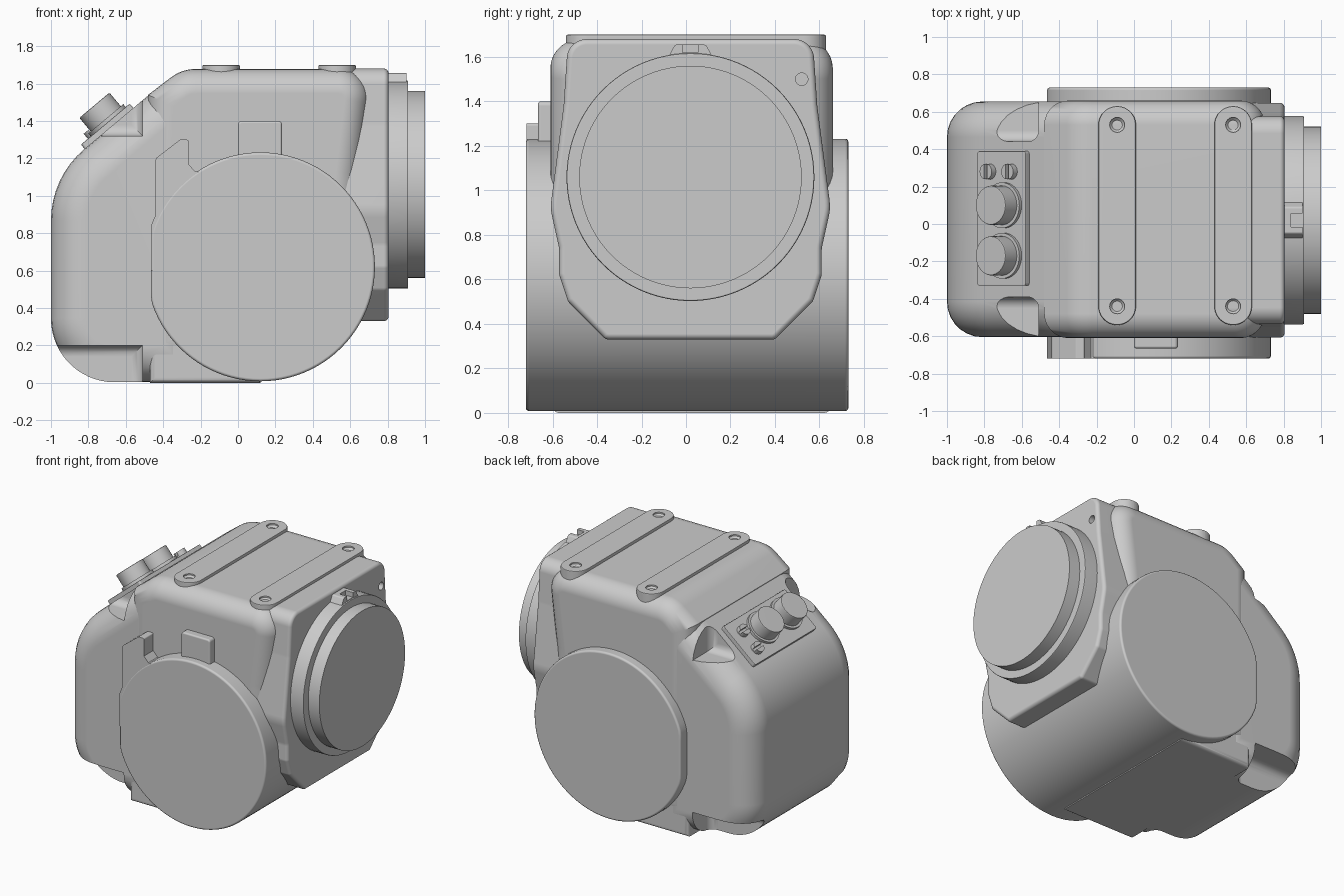
import bpy, bmesh, math
from mathutils import Vector, Matrix

if "Cube" in bpy.data.objects:
    bpy.data.objects.remove(bpy.data.objects["Cube"])

grey = bpy.data.materials.new("housing_grey")
grey.use_nodes = True
COL = (0.6, 0.6, 0.6, 1)
grey.diffuse_color = COL
grey.node_tree.nodes["Principled BSDF"].inputs["Base Color"].default_value = COL

AXES = {"x": lambda u, v, h: (h, u, v),
        "y": lambda u, v, h: (u, h, v),
        "z": lambda u, v, h: (u, v, h)}
parts = []


def fillet(corners):
    """Polygon outline from (u, v, radius) corners."""
    out = []
    for i, (u, v, r) in enumerate(corners):
        p = Vector((u, v))
        if not r:
            out.append(p)
            continue
        a = (Vector(corners[i - 1][:2]) - p).normalized()
        b = (Vector(corners[(i + 1) % len(corners)][:2]) - p).normalized()
        half = a.angle(b) / 2
        centre = p + (a + b).normalized() * (r / math.sin(half))
        s = p + a * (r / math.tan(half)) - centre
        e = p + b * (r / math.tan(half)) - centre
        turn = s.angle_signed(e)
        n = max(3, int(abs(turn) / 0.1))
        for k in range(n + 1):
            t = -turn * k / n
            out.append(centre + Vector((s.x * math.cos(t) - s.y * math.sin(t),
                                        s.x * math.sin(t) + s.y * math.cos(t))))
    return out


def circle(u, v, r, n=72):
    return [Vector((u + r * math.cos(2 * math.pi * k / n),
                    v + r * math.sin(2 * math.pi * k / n))) for k in range(n)]


def rect(u0, u1, v0, v1, r=0):
    return fillet([(u0, v0, r), (u1, v0, r), (u1, v1, r), (u0, v1, r)])


def inset(pts, d):
    out = []
    for i, p in enumerate(pts):
        a = (p - pts[i - 1]).normalized()
        b = (pts[(i + 1) % len(pts)] - p).normalized()
        na, nb = Vector((-a.y, a.x)), Vector((-b.y, b.x))
        out.append(p + (na + nb) * (d / (1 + na.dot(nb))))
    return out


def prism(name, pts, axis, h0, h1, r0=0.0, r1=None, steps=7):
    """Extrude an outline along an axis, rounding the rim at each end."""
    r1 = r0 if r1 is None else r1
    area = sum(pts[i - 1].cross(p) for i, p in enumerate(pts))
    if area < 0:
        pts = pts[::-1]
    layers = []
    for r, h, s in ((r0, h0, 1), (r1, h1, -1)):
        ring = []
        for k in range(steps + 1 if r else 1):
            t = math.pi / 2 * k / steps
            ring.append((r * (1 - math.sin(t)), h + s * r * (1 - math.cos(t))))
        layers += ring if s == 1 else ring[::-1]
    bm = bmesh.new()
    loops = [[bm.verts.new(AXES[axis](p.x, p.y, h)) for p in inset(pts, d)]
             for d, h in layers]
    n = len(pts)
    for lo, hi in zip(loops, loops[1:]):
        for i in range(n):
            bm.faces.new((lo[i], lo[(i + 1) % n], hi[(i + 1) % n], hi[i]))
    bm.faces.new(loops[0])
    bm.faces.new(loops[-1])
    bmesh.ops.recalc_face_normals(bm, faces=bm.faces)
    me = bpy.data.meshes.new(name)
    bm.to_mesh(me)
    bm.free()
    me.materials.append(grey)
    ob = bpy.data.objects.new(name, me)
    bpy.context.collection.objects.link(ob)
    parts.append(ob)
    return ob


def cut(ob, cutter):
    mod = ob.modifiers.new("cut", "BOOLEAN")
    mod.operation, mod.solver, mod.object = "DIFFERENCE", "EXACT", cutter
    bpy.context.view_layer.objects.active = ob
    bpy.ops.object.modifier_apply(modifier=mod.name)
    parts.remove(cutter)
    bpy.data.objects.remove(cutter)


# Main housing with softly rounded shoulders
prism("main_housing", fillet([(-0.48, 0.12, 0), (0.6, 0.12, 0.3), (0.65, 1.1, 0.4),
      (0.72, 1.678, 0.16), (-0.3, 1.678, 0.22), (-0.48, 1.54, 0)]), "y", -0.61, 0.66, 0.13)
prism("lower_housing", rect(-0.47, 0.12, 0, 0.7), "y", -0.6, 0.65, 0.03)

# Transverse drum, flattened where it meets the rear cover
drum = [Vector((max(p.x, -0.465 + i * 1e-6), p.y))
        for i, p in enumerate(circle(0.12, 0.62, 0.612, 96))]
prism("drum", drum, "y", -0.72, 0.73, 0.015, steps=3)

# Rear cover with four corner recesses
cover = prism("rear_cover", fillet([(-0.2, 0.003, 0), (-1, 0.003, 0.34), (-1, 1.1, 0.5),
              (-0.46, 1.553, 0), (-0.2, 1.553, 0)]), "y", -0.605, 0.655, 0.19)
for z0, z1 in ((1.32, 1.9), (-0.3, 0.2)):
    for y0, y1 in ((-0.9, -0.39), (0.44, 0.95)):
        cut(cover, prism("recess", rect(-1.2, -0.51, z0, z1), "y", y0, y1, 0.06))

# Front plate latch and tab on the drum face
prism("side_latch", fillet([(-0.465, 0.6, 0), (-0.465, 0.84, 0), (-0.44, 0.9, 0),
      (-0.44, 1.2, 0.02), (-0.31, 1.3, 0.01), (-0.265, 1.3, 0.01), (-0.265, 1.17, 0),
      (-0.23, 1.13, 0), (0, 1.1, 0), (0, 0.6, 0)]), "y", -0.718, -0.58)
prism("side_tab", rect(0, 0.235, 1.0, 1.4, 0.02), "y", -0.665, -0.58, 0.012, 0)

# Lens flange: half outline mirrored about its centre line
half = [(0.38, 0.33, 0.03), (0.55, 0.5, 0.04), (0.59, 0.62, 0.05), (0.59, 0.74, 0.1),
        (0.63, 0.92, 0.2), (0.57, 1.38, 0.3), (0.55, 1.68, 0.09)]
outline = [(0.02 + w, z, r) for w, z, r in half] + \
          [(0.02 - w, z, r) for w, z, r in reversed(half)]
flange = prism("lens_flange", fillet(outline), "x", 0.5, 0.805, 0, 0.025, 4)
cut(flange, prism("pin_hole", circle(0.52, 1.5, 0.028, 24), "x", 0.75, 0.9))

# Lens ring, barrel and index nub
prism("lens_ring", circle(0.02, 1.06, 0.557, 96), "x", 0.78, 0.91, 0, 0.008, 2)
prism("lens_barrel", circle(0.02, 1.06, 0.5, 96), "x", 0.88, 1.0)
nub = prism("index_nub", fillet([(-0.09, 1.58, 0), (-0.05, 1.655, 0.015),
            (0.09, 1.655, 0.015), (0.13, 1.58, 0)]), "x", 0.78, 0.9)
cut(nub, prism("nub_slot", rect(-0.015, 0.055, 1.62, 1.7), "x", 0.84, 1.0))

# Two mounting rails with countersunk holes
for side, x in (("rear", -0.09), ("front", 0.53)):
    rail = prism(side + "_mounting_rail", rect(x - 0.1, x + 0.1, -0.54, 0.63, 0.0995),
                 "z", 1.42, 1.7, 0, 0.008, 2)
    for y in (-0.44, 0.53):
        hole = prism("hole", circle(x, y, 0.04, 24), "z", 1.66, 1.75, 0.03, 0, 1)
        cut(rail, hole)

# Sloping control panel, built flat and then tilted onto the cover
controls = [prism("control_panel", rect(-0.17, 0.17, -0.33, 0.39, 0.015), "z", -0.02, 0.03, 0, 0.006, 2)]
for i, y in enumerate((0.1, -0.17)):
    controls.append(prism(f"knob_collar_{i + 1}", circle(0.02, y, 0.122, 40), "z", 0.02, 0.05))
    controls.append(prism(f"knob_{i + 1}", circle(0.02, y, 0.105, 40), "z", 0.03, 0.145, 0, 0.008, 2))
for i, x in enumerate((-0.08, 0.07)):
    screw = prism(f"panel_screw_{i + 1}", circle(x, 0.28, 0.042, 24), "z", 0.02, 0.065)
    cut(screw, prism("slot", rect(x - 0.01, x + 0.01, 0.22, 0.34), "z", 0.04, 0.1))
    controls.append(screw)
tilt = Matrix.Translation((-0.69, 0, 1.36)) @ Matrix.Rotation(math.radians(-40), 4, "Y")
for ob in controls:
    ob.data.transform(tilt)

# Smooth shading that keeps edges crisp and large faces flat
bpy.ops.object.select_all(action="DESELECT")
for ob in parts:
    ob.select_set(True)
bpy.context.view_layer.objects.active = parts[0]
bpy.ops.object.shade_smooth_by_angle(angle=math.radians(32))
for ob in parts:
    ob.modifiers.new("flat_faces", "WEIGHTED_NORMAL").keep_sharp = True
